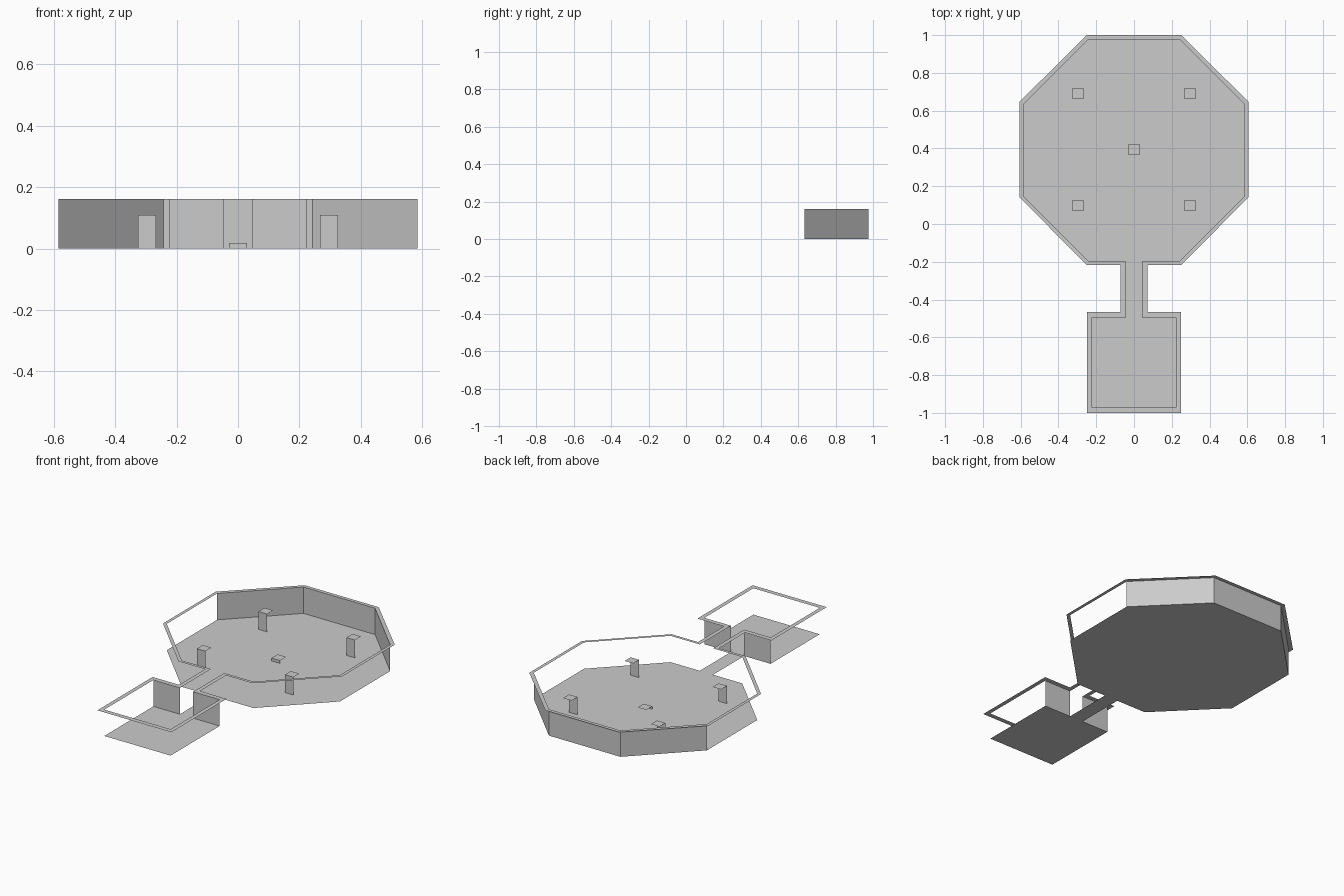
import bpy

if "Cube" in bpy.data.objects:
    bpy.data.objects.remove(bpy.data.objects["Cube"])

WALL_Z = 0.161


def make(name, verts, faces):
    mesh = bpy.data.meshes.new(name)
    mesh.from_pydata(verts, [], faces)
    mesh.update()
    obj = bpy.data.objects.new(name, mesh)
    bpy.context.collection.objects.link(obj)
    return obj


def mirrored(right):
    """Close a right-hand outline (south to north) by mirroring it across x."""
    return right + [(-x, y) for x, y in reversed(right)]


def panel(name, a, b, height):
    """Single upright sheet between two plan points."""
    make(name, [(*a, 0), (*b, 0), (*b, height), (*a, height)], [(0, 1, 2, 3)])


# Plan outlines: small room, corridor, octagonal arena
inner_half = [(0.224, -0.97), (0.224, -0.497), (0.045, -0.497), (0.045, -0.197),
              (0.242, -0.197), (0.585, 0.148), (0.585, 0.633), (0.242, 0.977)]
outer_half = [(0.25, -1.0), (0.25, -0.467), (0.071, -0.467), (0.071, -0.217),
              (0.25, -0.217), (0.605, 0.14), (0.605, 0.648), (0.25, 1.0)]
inner, outer = mirrored(inner_half), mirrored(outer_half)
n = len(inner)

# Floor pieces
hall = inner_half[3:]
make("arena_floor", [(x, y, 0) for x, y in mirrored(hall)], [tuple(range(2 * len(hall)))])
for name, half in (("corridor_floor", inner_half[2:4]), ("room_floor", inner_half[:2])):
    make(name, [(x, y, 0) for x, y in mirrored(half)], [(0, 3, 2, 1)[::-1]])

# Flat rim along the top of the walls
make("wall_top_rim", [(x, y, WALL_Z) for x, y in inner + outer],
     [(i, n + i, n + (i + 1) % n, (i + 1) % n) for i in range(n)])

# South-facing walls only: arena back, two diagonals and room back
panel("arena_back_wall", inner[8], inner[7], WALL_Z)
for side, s in (("right", 1), ("left", -1)):
    flip = lambda p: (s * p[0], p[1])
    panel(f"arena_diagonal_wall_{side}", flip(inner[7]), flip(inner[6]), WALL_Z)
    panel(f"room_back_wall_{side}", flip(inner[2]), flip(inner[1]), WALL_Z)


# Pillars: a cap and a south face
def pillar(name, cx, cy, h, r=0.029):
    verts = [(cx - r, cy - r, 0), (cx + r, cy - r, 0),
             (cx + r, cy - r, h), (cx - r, cy - r, h),
             (cx + r, cy + r, h), (cx - r, cy + r, h)]
    make(name, verts, [(0, 1, 2, 3), (3, 2, 4, 5)])


for sx in (-1, 1):
    for sy in (-1, 1):
        pillar("pillar", sx * 0.297, 0.395 + sy * 0.297, 0.109)
pillar("centre_plinth", 0, 0.395, 0.018)
